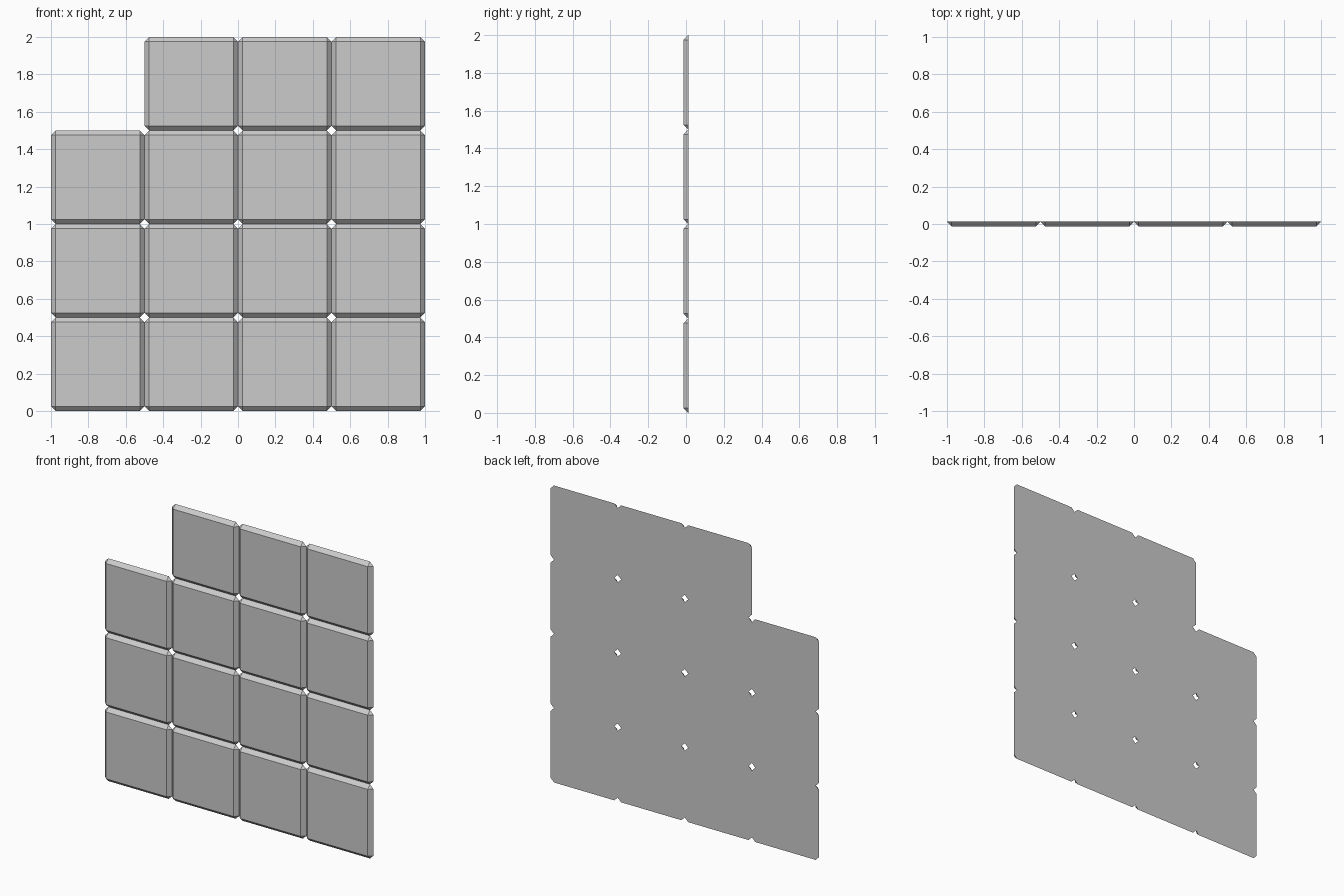
import bpy

if "Cube" in bpy.data.objects:
    bpy.data.objects.remove(bpy.data.objects["Cube"])

SIZE = 0.5       # tile pitch
T = 0.0125       # half thickness
C = 0.025        # chamfer inset
H = SIZE / 2


def turn(x, z, k):
    """Rotate a point k quarter turns in the wall plane."""
    for _ in range(k):
        x, z = -z, x
    return x, z


# Chamfered tile: square front face, clipped-corner flat back
verts, faces = [], []
for k in range(4):
    for x, y, z in ((H - C, -T, H - C), (H, T, H - C), (H - C, T, H)):
        rx, rz = turn(x, z, k)
        verts.append((rx, y, rz))
for k in range(4):
    f, n = 3 * k, 3 * ((k + 1) % 4)
    faces.append((f, f + 1, f + 2))         # corner chamfer
    faces.append((f, f + 2, n + 1, n))      # edge chamfer
faces.append((0, 3, 6, 9))                  # front
faces.append((11, 10, 8, 7, 5, 4, 2, 1))    # back

mesh = bpy.data.meshes.new("wall_tile")
mesh.from_pydata(verts, [], faces)
mesh.update()

# Four by four grid without the top left tile
for row in range(4):
    for col in range(4):
        if row == 3 and col == 0:
            continue
        tile = bpy.data.objects.new(f"wall_tile_{row + 1}_{col + 1}", mesh)
        tile.location = (-1 + H + col * SIZE, 0, H + row * SIZE)
        bpy.context.collection.objects.link(tile)
